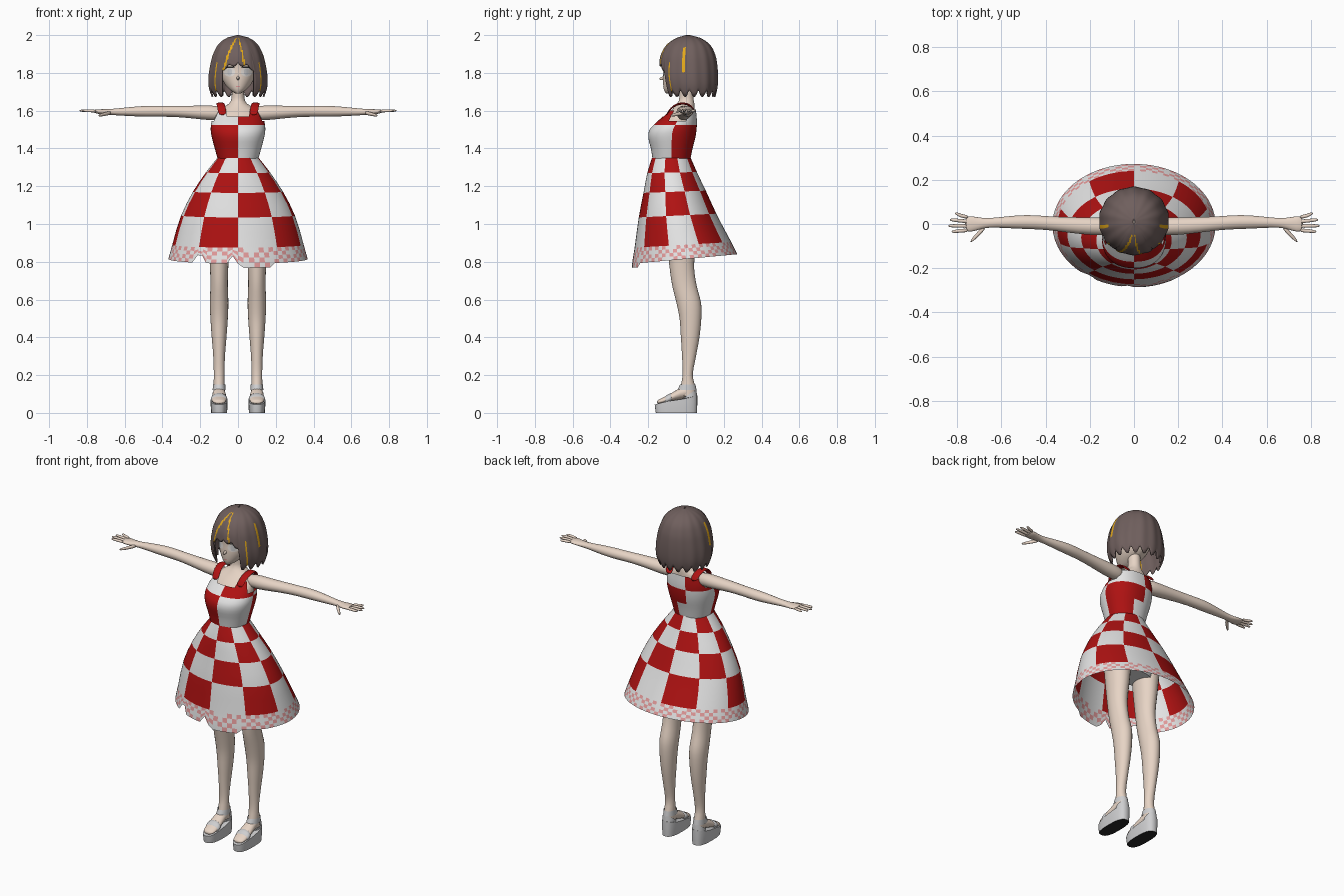
import bpy, bmesh, math
from math import sin, cos, pi, radians, degrees

if "Cube" in bpy.data.objects:
    bpy.data.objects.remove(bpy.data.objects["Cube"], do_unlink=True)

COLOURS = {
    "skin": (0.8, 0.66, 0.56), "white_cloth": (0.78, 0.78, 0.78),
    "red_cloth": (0.43, 0.006, 0.006), "pink_print": (0.78, 0.33, 0.33),
    "brown_hair": (0.16, 0.115, 0.11), "gold_hair": (0.78, 0.4, 0.01),
    "shoe_grey": (0.62, 0.62, 0.63), "black": (0.02, 0.02, 0.02),
    "eye_white": (0.82, 0.77, 0.73),
}
MATS = {}
for key, rgb in COLOURS.items():
    m = bpy.data.materials.new(key)
    m.use_nodes = True
    m.diffuse_color = (*rgb, 1)
    m.node_tree.nodes["Principled BSDF"].inputs["Base Color"].default_value = (*rgb, 1)
    MATS[key] = m


def finish(name, bm, mats, angle=50):
    bmesh.ops.recalc_face_normals(bm, faces=bm.faces)
    mesh = bpy.data.meshes.new(name)
    bm.to_mesh(mesh)
    bm.free()
    ob = bpy.data.objects.new(name, mesh)
    bpy.context.collection.objects.link(ob)
    for key in mats:
        mesh.materials.append(MATS[key])
    bpy.ops.object.select_all(action="DESELECT")
    ob.select_set(True)
    bpy.context.view_layer.objects.active = ob
    bpy.ops.object.shade_smooth_by_angle(angle=radians(angle))
    return ob


def skin_rings(bm, rings, rule=None):
    n = len(rings[0])
    for r in range(len(rings) - 1):
        for c in range(n):
            d = (c + 1) % n
            f = bm.faces.new((rings[r][c], rings[r][d], rings[r + 1][d], rings[r + 1][c]))
            f.material_index = rule((c + 0.5) * 2 * pi / n, r) if rule else 0


def section(table, z):
    """Smoothly interpolated (half width, front y, back y) at height z."""
    t = sorted(table)
    z = min(max(z, t[0][0]), t[-1][0])
    i = max(k for k in range(len(t) - 1) if t[k][0] <= z)
    a, b = t[i], t[i + 1]
    p, q = t[max(i - 1, 0)], t[min(i + 2, len(t) - 1)]
    h = b[0] - a[0]
    u = (z - a[0]) / h
    out = []
    for k in (1, 2, 3):
        ma = (b[k] - p[k]) / (b[0] - p[0]) * h
        mb = (q[k] - a[k]) / (q[0] - a[0]) * h
        out.append((2*u**3 - 3*u*u + 1) * a[k] + (u**3 - 2*u*u + u) * ma
                   + (3*u*u - 2*u**3) * b[k] + (u**3 - u*u) * mb)
    return out


def shell(name, table, levels, mats, cols=24, rule=None, x=0, power=1, ripple=0,
          caps=(None, None), angle=50):
    """Upright skin; angle 0 is the front and grows towards the model's left."""
    bm = bmesh.new()
    angles = [c * 2 * pi / cols for c in range(cols)]
    heights = [levels(a) for a in angles]
    rings = []
    for r in range(len(heights[0])):
        ring = []
        for a, hs in zip(angles, heights):
            w, f, b = section(table, hs[r])
            k = 1 + ripple * cos(14 * a)
            s = math.copysign(abs(sin(a)) ** power, sin(a))
            co = math.copysign(abs(cos(a)) ** power, cos(a))
            ring.append(bm.verts.new((x + w * k * s, (f + b) / 2 - (b - f) / 2 * k * co, hs[r])))
        rings.append(ring)
    skin_rings(bm, rings, rule)
    for ring, index in zip((rings[0], rings[-1]), caps):
        if index is not None:
            bm.faces.new(ring).material_index = index
    return finish(name, bm, mats, angle)


def steps(top, bottom, n):
    return [top + (bottom - top) * i / n for i in range(n + 1)]


def tube(name, axis, points, mat, n=14):
    """Closed loft along x or y; points are x, y, z, side radius, height radius."""
    bm = bmesh.new()
    rings = []
    for x, y, z, ra, rz in points:
        ring = []
        for i in range(n):
            c, s = ra * cos(2 * pi * i / n), rz * sin(2 * pi * i / n)
            ring.append(bm.verts.new((x, y + c, z + s) if axis == "X" else (x + c, y, z + s)))
        rings.append(ring)
    skin_rings(bm, rings)
    bm.faces.new(rings[0])
    bm.faces.new(rings[-1])
    ob = finish(name, bm, [mat], 80)
    ob.modifiers.new("smooth", "SUBSURF").levels = 1
    return ob


# Head, neck and upper body
HEAD = [(1.69, .012, -.105, -.06), (1.705, .036, -.115, -.02), (1.73, .062, -.12, .04),
        (1.77, .085, -.122, .08), (1.82, .097, -.12, .11), (1.87, .1, -.122, .12),
        (1.93, .08, -.1, .1), (1.965, .03, -.03, .05)]
shell("head", HEAD, lambda a: steps(1.965, 1.69, 20), ["skin"], 32, caps=(0, 0))
TORSO = [(1.3, .1, -.16, .01), (1.45, .12, -.15, .035), (1.54, .125, -.13, .045),
         (1.58, .118, -.1, .045), (1.61, .095, -.07, .045), (1.635, .05, -.05, .045),
         (1.66, .035, -.036, .04), (1.76, .034, -.04, .035)]
shell("neck_and_chest", TORSO, lambda a: steps(1.76, 1.3, 30), ["skin"], 32, caps=(0, 0))
tube("nose", "Y", [(0, -.11, 1.775, .012, .016), (0, -.13, 1.77, .007, .01),
                   (0, -.142, 1.768, .002, .003)], "skin", 8)


def face_patch(name, cx, cz, rx, rz, lift, mat):
    """Thin oval plate that follows the face."""
    bm = bmesh.new()
    rings = []
    for k in (0.1, 0.5, 1):
        ring = []
        for i in range(20):
            x, z = cx + k * rx * cos(i * pi / 10), cz + k * rz * sin(i * pi / 10)
            w, f, b = section(HEAD, z)
            y = (f + b) / 2 - (b - f) / 2 * math.sqrt(max(0, 1 - (x / w) ** 2))
            ring.append(bm.verts.new((x, y - lift, z)))
        rings.append(ring)
    skin_rings(bm, rings)
    bm.faces.new(rings[0])
    return finish(name, bm, [mat])


face_patch("mouth", 0, 1.728, .012, .003, .002, "pink_print")
for side, s in (("left", 1), ("right", -1)):
    face_patch(side + "_eye", s * .045, 1.805, .03, .025, .002, "eye_white")
    face_patch(side + "_iris", s * .044, 1.805, .013, .019, .003, "shoe_grey")
    face_patch(side + "_lash", s * .047, 1.83, .032, .004, .004, "black")

# Bobbed hair with ragged ends and gold streaks
HAIR = [(2.0, .005, 0, .02), (1.985, .06, -.05, .075), (1.95, .105, -.1, .125),
        (1.9, .132, -.13, .152), (1.85, .146, -.14, .163), (1.78, .157, -.142, .168),
        (1.72, .155, -.13, .165), (1.66, .135, -.11, .15)]
ROWS = 22


def hair_levels(a):
    d = min(a, 2 * pi - a)
    if d < .62:
        hem = 1.855 - .08 * max(0, d - .25) - .02 * abs(sin(9 * a))
    else:
        hem = 1.672 + .035 * abs(sin(9 * a)) ** 3
    return [2 - (2 - hem) * (i / ROWS) ** 1.6 for i in range(ROWS + 1)]


def hair_rule(a, r):
    d = degrees(a if a < pi else a - 2 * pi)
    t = r / ROWS
    front = t > .2 and (abs(d + 4 + 26 * t) < 3 or abs(d - 14 * t) < 2)
    sides = .35 < t < .7 and abs(abs(d) - 80) < 3
    locks = t > .6 and abs(abs(d) - 50) < 2
    return int(front or sides or locks)


hair = shell("hair", HAIR, hair_levels, ["brown_hair", "gold_hair"], 120, hair_rule, ripple=.012)
hair.modifiers.new("thickness", "SOLIDIFY").thickness = .008

# Bodice in four checks with a narrow back panel
BODICE = [(1.345, .108, -.177, .024), (1.4, .123, -.186, .035), (1.46, .139, -.2, .05),
          (1.5, .145, -.193, .056), (1.54, .14, -.155, .058), (1.57, .131, -.122, .056),
          (1.61, .112, -.09, .052)]


def bodice_levels(a):
    s = abs(sin(a))
    top = 1.545 if s > .88 else 1.6 if s > .45 else 1.57 if cos(a) > 0 else 1.605
    return steps(1.345, 1.525, 8) + steps(1.525, top, 3)[1:]


def bodice_rule(a, r):
    if abs(a - pi) < .2:
        return (r // 4) % 2
    return int(((a < pi) != (cos(a) > 0)) != (r >= 8))


CLOTH = ["white_cloth", "red_cloth", "pink_print"]
shell("bodice", BODICE, bodice_levels, CLOTH, 60, bodice_rule, power=.9)

# Flared skirt: ten columns of checks and a printed hem
SKIRT = [(1.35, .11, -.18, .025), (1.27, .172, -.205, .06), (1.165, .242, -.225, .11),
         (1.035, .305, -.25, .17), (.875, .352, -.272, .255), (.8, .372, -.284, .288),
         (.75, .38, -.288, .3)]


def skirt_levels(a):
    back = (1 - cos(a)) / 2
    hem = .79 + .05 * back
    if 0 < a < .5:
        hem -= .022
    if 5.6 < a < 5.75 or a > 6.15:
        hem += .04
    lift = lambda z: z + .03 * back * (1.35 - z) / .48
    bounds = [1.35, 1.27, 1.165, 1.035, .875]
    zs = [1.35]
    for hi, lo in zip(bounds, bounds[1:]):
        zs += [lift((hi + lo) / 2), lift(lo)]
    return zs + steps(lift(.875), hem, 4)[1:]


def skirt_rule(a, r):
    if r >= 8:
        c = int(a * 40 / pi)
        return 2 if (c + r) % 2 == 0 and (3 * c + r) % 7 else 0
    return (int(a * 5 / pi) + r // 2 + 1) % 2


shell("skirt", SKIRT, skirt_levels, CLOTH, 80, skirt_rule)
HIPS = [(.97, .12, -.09, .07), (1.08, .15, -.12, .09), (1.2, .125, -.13, .06)]
shell("underskirt", HIPS, lambda a: steps(1.2, .97, 6), ["white_cloth"], caps=(0, 0))

# Limbs, shoulder straps and sandals
LEG = [(1.08, .075, -.11, .07), (.9, .058, -.1, .055), (.78, .049, -.088, .043),
       (.68, .046, -.074, .055), (.58, .049, -.05, .08), (.5, .046, -.034, .081),
       (.4, .039, -.027, .071), (.3, .031, -.021, .053), (.2, .028, -.018, .036),
       (.13, .03, -.03, .05), (.09, .03, -.035, .05)]
SOLE = [(0, .042, -.16, .058), (.05, .045, -.166, .06), (.1, .044, -.162, .06)]
ANKLE = [(.12, .034, -.045, .056), (.15, .033, -.032, .05)]
ARM = [(.07, -.015, 1.585, .03, .03), (.12, -.012, 1.588, .042, .042),
       (.2, -.01, 1.59, .041, .037), (.3, -.004, 1.596, .036, .031),
       (.4, .005, 1.597, .031, .029), (.48, .01, 1.597, .034, .031),
       (.58, .008, 1.595, .027, .024), (.66, .005, 1.593, .02, .017),
       (.7, .002, 1.593, .028, .015), (.735, 0, 1.595, .037, .013),
       (.765, 0, 1.597, .036, .01)]
FOOT = [(.045, .1, .02, .02), (.02, .115, .03, .035), (-.03, .105, .034, .032),
        (-.08, .08, .04, .022), (-.13, .062, .04, .016), (-.155, .056, .025, .01)]
FINGERS = {"little": (.03, .047, .81), "ring": (.011, .019, .833),
           "middle": (-.009, -.008, .84), "index": (-.028, -.034, .825)}

for side, s in (("left", 1), ("right", -1)):
    tube(side + "_arm", "X", [(s * x, *rest) for x, *rest in ARM], "skin")
    for finger, (y0, y1, tip) in FINGERS.items():
        tube(f"{side}_{finger}_finger", "X",
             [(s * .745, y0, 1.597, .01, .009), (s * .79, (y0 + y1) / 2, 1.6, .009, .008),
              (s * (tip - .01), y1, 1.6, .008, .007), (s * tip, y1, 1.6, .003, .003)], "skin", 8)
    tube(side + "_thumb", "X",
         [(s * .67, -.01, 1.59, .014, .012), (s * .7, -.04, 1.583, .014, .011),
          (s * .725, -.066, 1.577, .012, .009), (s * .74, -.08, 1.574, .005, .004)], "skin", 8)
    tube(side + "_shoulder_strap", "Y",
         [(s * x, y, z, .023, .006) for x, y, z in
          ((.082, -.105, 1.575), (.086, -.085, 1.61), (.092, -.05, 1.635), (.095, -.01, 1.64),
           (.09, .025, 1.63), (.082, .052, 1.59))], "red_cloth", 10)
    shell(side + "_leg", LEG, lambda a: steps(1.08, .09, 34), ["skin"], x=s * .1, caps=(0, 0))
    tube(side + "_foot", "Y", [(s * .1, *p) for p in FOOT], "skin")
    shell(side + "_sole", SOLE, lambda a: steps(0, .068 - .024 * cos(a), 3),
          ["shoe_grey", "black"], 28, x=s * .1, power=.75, caps=(1, 0), angle=35)
    shell(side + "_ankle_strap", ANKLE, lambda a: steps(.15, .12, 2), ["shoe_grey"], x=s * .1)
    tube(side + "_toe_strap", "Y",
         [(s * .1, -.07, .082, .043, .03), (s * .1, -.09, .076, .045, .026),
          (s * .1, -.12, .064, .045, .021)], "shoe_grey")
    shell(side + "_heel_counter", [(.07, .037, -.02, .06), (.125, .034, -.02, .055)],
          lambda a: steps(.07, .1 - .025 * cos(a), 3), ["shoe_grey"], x=s * .1)
